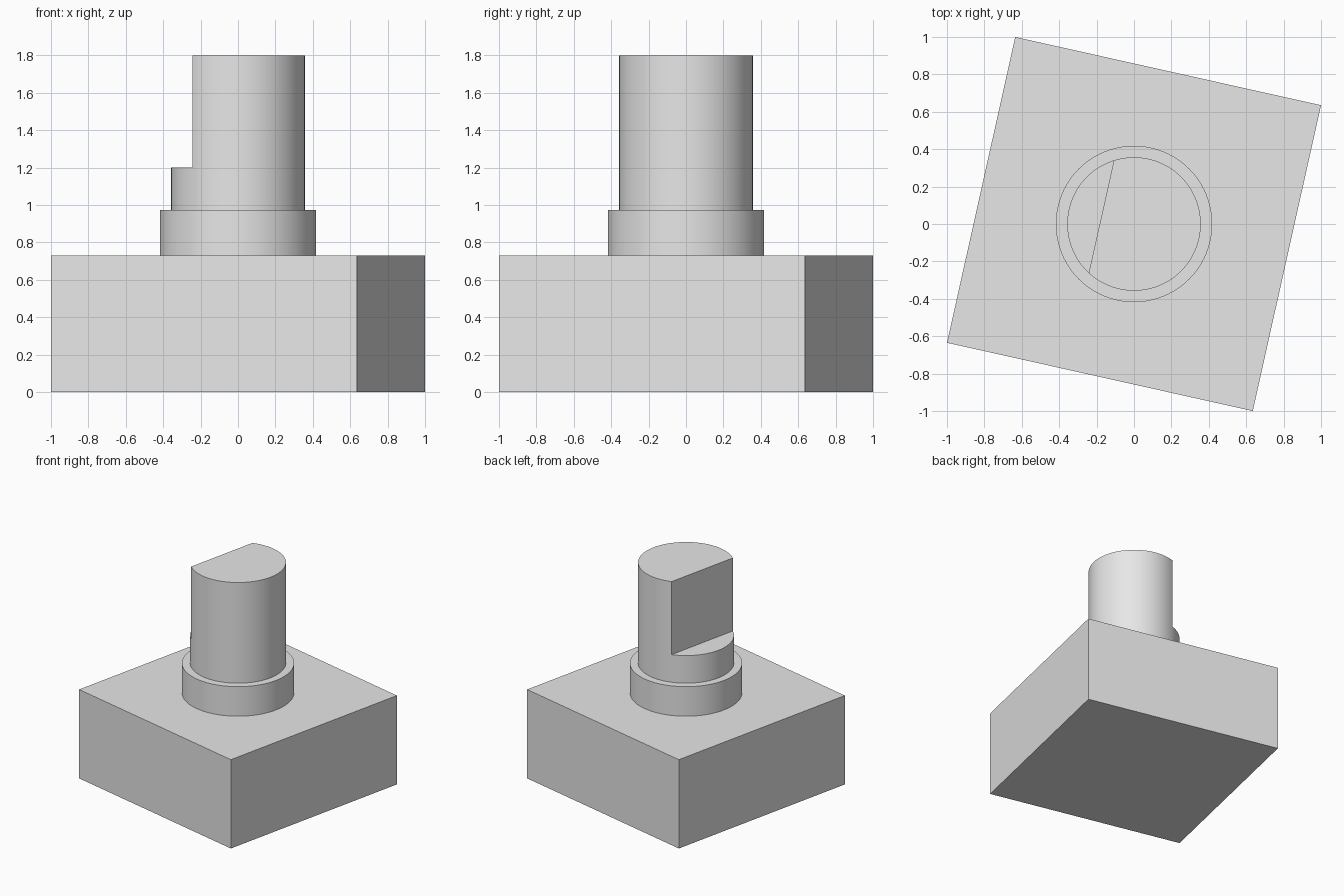
import bpy
from math import radians, cos, sin

cube = bpy.data.objects.get("Cube")
if cube:
    bpy.data.objects.remove(cube, do_unlink=True)

TURN = radians(-12.58)      # whole model is twisted about z
BODY_SIDE, BODY_TOP = 1.675, 0.73
COLLAR_R, COLLAR_TOP = 0.418, 0.973
SHAFT_R, FLAT_Z, SHAFT_TOP = 0.357, 1.2, 1.8
FLAT_OFFSET = 0.179         # distance of the flat from the shaft axis

grey = bpy.data.materials.new("light grey")
grey.use_nodes = True
colour = (0.8, 0.8, 0.8, 1)
grey.diffuse_color = colour
grey.node_tree.nodes["Principled BSDF"].inputs["Base Color"].default_value = colour


def box(name, size, centre):
    bpy.ops.mesh.primitive_cube_add(size=1, location=centre, rotation=(0, 0, TURN))
    ob = bpy.context.object
    ob.name, ob.scale = name, size
    bpy.ops.object.transform_apply(location=False, rotation=False, scale=True)
    ob.data.materials.append(grey)
    return ob


def cylinder(name, radius, bottom, top):
    bpy.ops.mesh.primitive_cylinder_add(
        vertices=96, radius=radius, depth=top - bottom, location=(0, 0, (bottom + top) / 2))
    ob = bpy.context.object
    ob.name = name
    ob.data.materials.append(grey)
    return ob


# Square body and round collar
box("motor_body", (BODY_SIDE, BODY_SIDE, BODY_TOP), (0, 0, BODY_TOP / 2))
collar = cylinder("collar", COLLAR_R, BODY_TOP, COLLAR_TOP)

# Shaft with a flat cut into its upper part, parallel to the body side
shaft = cylinder("shaft", SHAFT_R, BODY_TOP, SHAFT_TOP)
reach = FLAT_OFFSET + 0.5
cutter = box("flat_cutter", (1, 1, 1),
             (-reach * cos(TURN), -reach * sin(TURN), FLAT_Z + 0.5))
cutter.hide_render = True
cut = shaft.modifiers.new("flat", 'BOOLEAN')
cut.operation, cut.solver, cut.object = 'DIFFERENCE', 'EXACT', cutter
bpy.context.view_layer.objects.active = shaft
bpy.ops.object.modifier_apply(modifier=cut.name)
bpy.data.objects.remove(cutter, do_unlink=True)

# Smooth the round sides, keep the rims sharp
for ob in (collar, shaft):
    bpy.ops.object.select_all(action='DESELECT')
    ob.select_set(True)
    bpy.context.view_layer.objects.active = ob
    bpy.ops.object.shade_smooth_by_angle(angle=radians(30))
